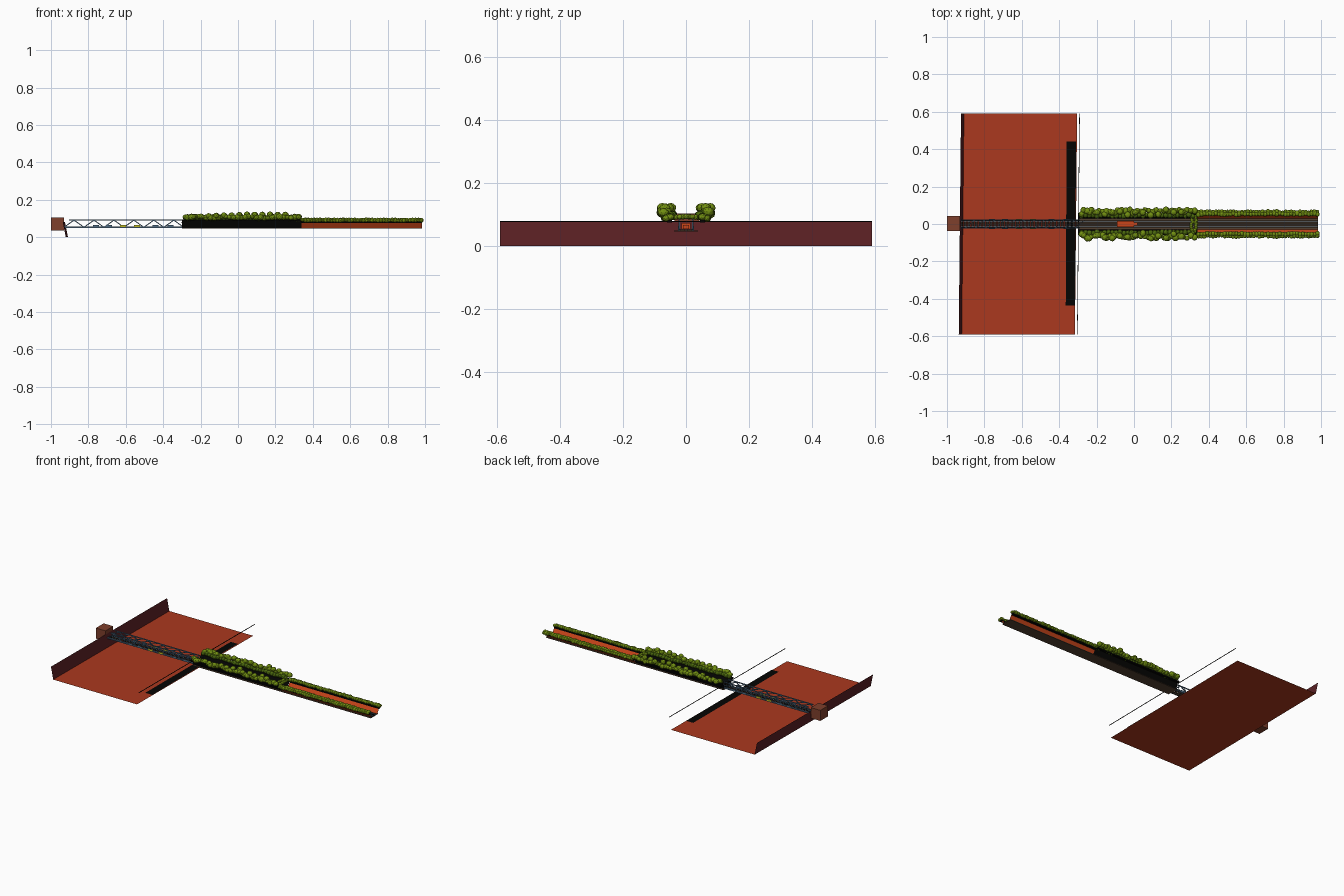
import bpy, bmesh, math, random
from mathutils import Vector, Matrix

if "Cube" in bpy.data.objects:
    bpy.data.objects.remove(bpy.data.objects["Cube"])
random.seed(4)


def mat(name, r, g, b):
    m = bpy.data.materials.new(name)
    m.diffuse_color = (r, g, b, 1)
    m.use_nodes = True
    m.node_tree.nodes["Principled BSDF"].inputs["Base Color"].default_value = m.diffuse_color
    return m


RED = mat("red earth", 0.41, 0.04, 0.013)
MAROON = mat("maroon cliff", 0.10, 0.014, 0.017)
ORANGE = mat("orange rock", 0.58, 0.058, 0.01)
GREEN = mat("leaf green", 0.17, 0.28, 0.006)
DARKGREEN = mat("deep leaf green", 0.07, 0.14, 0.004)
BROWN = mat("track brown", 0.085, 0.05, 0.03)
BLACK = mat("soil black", 0.0015, 0.0015, 0.001)
STEEL = mat("steel blue", 0.08, 0.15, 0.23)
BRICK = mat("brick brown", 0.21, 0.05, 0.025)
YELLOW = mat("yellow", 0.50, 0.48, 0.02)


def finish(bm, name, material):
    me = bpy.data.meshes.new(name)
    bm.to_mesh(me)
    bm.free()
    me.materials.append(material)
    ob = bpy.data.objects.new(name, me)
    bpy.context.collection.objects.link(ob)
    return ob


def box(bm, x0, x1, y0, y1, z0, z1):
    m = Matrix.Translation(((x0 + x1) / 2, (y0 + y1) / 2, (z0 + z1) / 2))
    bmesh.ops.create_cube(bm, size=1, matrix=m @ Matrix.Diagonal((x1 - x0, y1 - y0, z1 - z0, 1)))


def bar(bm, a, b, w):
    a, b = Vector(a), Vector(b)
    d = b - a
    m = Matrix.Translation((a + b) / 2) @ d.to_track_quat('X', 'Z').to_matrix().to_4x4()
    bmesh.ops.create_cube(bm, size=1, matrix=m @ Matrix.Diagonal((d.length, w, w, 1)))


def sheet(name, material, a, b, c, d):
    bm = bmesh.new()
    bm.faces.new([bm.verts.new(p) for p in (a, b, c, d)])
    return finish(bm, name, material)


def boxes(name, material, items):
    bm = bmesh.new()
    for i in items:
        box(bm, *i)
    return finish(bm, name, material)


# canyon floor, far cliff and near rim, all slightly skewed
Y, S = 0.59, 0.006
sheet("canyon_floor", RED, (-0.915 - S, -Y, 0.0), (-0.31 - S, -Y, 0.0),
      (-0.31 + S, Y, 0.0), (-0.915 + S, Y, 0.0))
sheet("canyon_cliff", MAROON, (-0.915 - S, -Y, 0.0), (-0.915 + S, Y, 0.0),
      (-0.931 + S, Y, 0.08), (-0.931 - S, -Y, 0.08))
sheet("canyon_dark_strip", BLACK, (-0.365, -0.435, 0.003), (-0.315, -0.435, 0.003),
      (-0.31, 0.44, 0.003), (-0.36, 0.44, 0.003))
bm = bmesh.new()
bar(bm, (-0.303, -Y, 0.079), (-0.291, Y, 0.079), 0.003)
finish(bm, "canyon_rim_line", BLACK)

# tunnel block at the end of the bridge
boxes("tunnel_block", BRICK, [(-1.0, -0.931, -0.037, 0.043, 0.035, 0.104)])

# truss bridge
bm = bmesh.new()
X0, X1, N = -0.93, -0.29, 6
step = (X1 - X0) / N
for y in (-0.022, 0.022):
    bar(bm, (X0, y, 0.053), (X1, y, 0.053), 0.006)
    bar(bm, (X0 + step / 4, y, 0.091), (X1, y, 0.091), 0.005)
    for i in range(N):
        a = X0 + i * step
        bar(bm, (a, y, 0.053), (a + step / 2, y, 0.091), 0.005)
        bar(bm, (a + step / 2, y, 0.091), (a + step, y, 0.053), 0.005)
for i in range(2 * N):
    x = X0 + (i + 0.5) * step / 2
    bar(bm, (x, -0.022, 0.091), (x + step / 2, 0.022, 0.091), 0.003)
finish(bm, "bridge_truss", STEEL)
boxes("bridge_sleepers", BROWN,
      [(X0 + i * 0.02, X0 + i * 0.02 + 0.014, -0.022, 0.022, 0.050, 0.053) for i in range(32)])

# gusset plates along the bridge sides
for mname, m, xs in (("blue", STEEL, (-0.76, -0.69, -0.44, -0.36)), ("yellow", YELLOW, (-0.615, -0.54))):
    boxes("bridge_plates_" + mname, m,
          [(x - 0.016, x + 0.016, s * 0.024 - 0.002, s * 0.024 + 0.002, 0.054, 0.064)
           for x in xs for s in (-1, 1)])

# track bed, rails and long dark planks
boxes("track_bed", BROWN, [(-0.3, 0.985, -0.038, 0.038, 0.046, 0.050)])
boxes("track_rails", STEEL, [(-0.93, 0.985, y - 0.0015, y + 0.0015, 0.051, 0.055)
                             for y in (-0.012, 0.012)])
boxes("track_planks", BLACK, [(-0.93, 0.985, y - 0.002, y + 0.002, 0.0505, 0.0535)
                              for y in (-0.018, -0.005, 0.005, 0.018)])

# orange cart on the track, with a pointed nose
boxes("cart", ORANGE, [(-0.09, 0.0, -0.015, 0.015, 0.055, 0.074), (0.0, 0.018, -0.009, 0.009, 0.055, 0.068)])

# sloped trough walls and ledges on both sides
for side, s in (("left", 1), ("right", -1)):
    for part, m, a, b, top in (("near", BLACK, -0.3, 0.34, 0.088), ("far", ORANGE, 0.34, 0.985, 0.077)):
        sheet(f"wall_{part}_{side}", m, (a, s * 0.028, 0.048), (b, s * 0.028, 0.048),
              (b, s * 0.046, top), (a, s * 0.046, top))
        boxes(f"ledge_{part}_{side}", BLACK,
              [(a, b, min(s * 0.045, s * 0.06), max(s * 0.045, s * 0.06), top - 0.002, top + 0.006)])


# foliage clumps
def clump(bm, x, y, z, r):
    m = Matrix.Translation((x, y, z)) @ Matrix.Rotation(random.uniform(0, 6), 4, 'Z')
    m = m @ Matrix.Diagonal((r, r * random.uniform(0.85, 1.1), r * random.uniform(0.75, 0.95), 1))
    bmesh.ops.create_icosphere(bm, subdivisions=2, radius=1, matrix=m)


for side, s in (("left", 1), ("right", -1)):
    bm, low = bmesh.new(), bmesh.new()
    for i in range(30):  # tall bushes beside the black wall
        x = -0.28 + i * 0.0205
        big = 0.5 + 0.5 * math.sin(i * 0.9 + s) * random.random()
        clump(low, x, s * random.uniform(0.042, 0.05), 0.096 + 0.006 * big, random.uniform(0.013, 0.017))
        clump(bm, x + 0.01, s * random.uniform(0.06, 0.076), 0.101 + 0.012 * big, random.uniform(0.014, 0.019))
        if i % 2 == 0 and x < 0.29:
            clump(bm, x, s * random.uniform(0.045, 0.078), 0.108 + 0.014 * min(1, i / 16), 0.017)
    finish(bm, "bushes_" + side, GREEN)
    finish(low, "low_bushes_" + side, DARKGREEN)
    bm = bmesh.new()
    for i in range(42):  # low hedge above the orange wall
        x = 0.345 + i * 0.0155
        clump(bm, x, s * random.uniform(0.050, 0.056), 0.093, random.uniform(0.011, 0.014))
        clump(bm, x, s * random.uniform(0.062, 0.068), 0.089, random.uniform(0.009, 0.013))
    finish(bm, "hedge_" + side, GREEN)

# leafy arch over the track
bm = bmesh.new()
for i in range(9):
    y = -0.04 + i * 0.01
    for x in (0.31, 0.328):
        clump(bm, x + random.uniform(-0.005, 0.005), y, 0.094 - 2 * y * y, 0.010)
finish(bm, "leaf_arch", GREEN)
